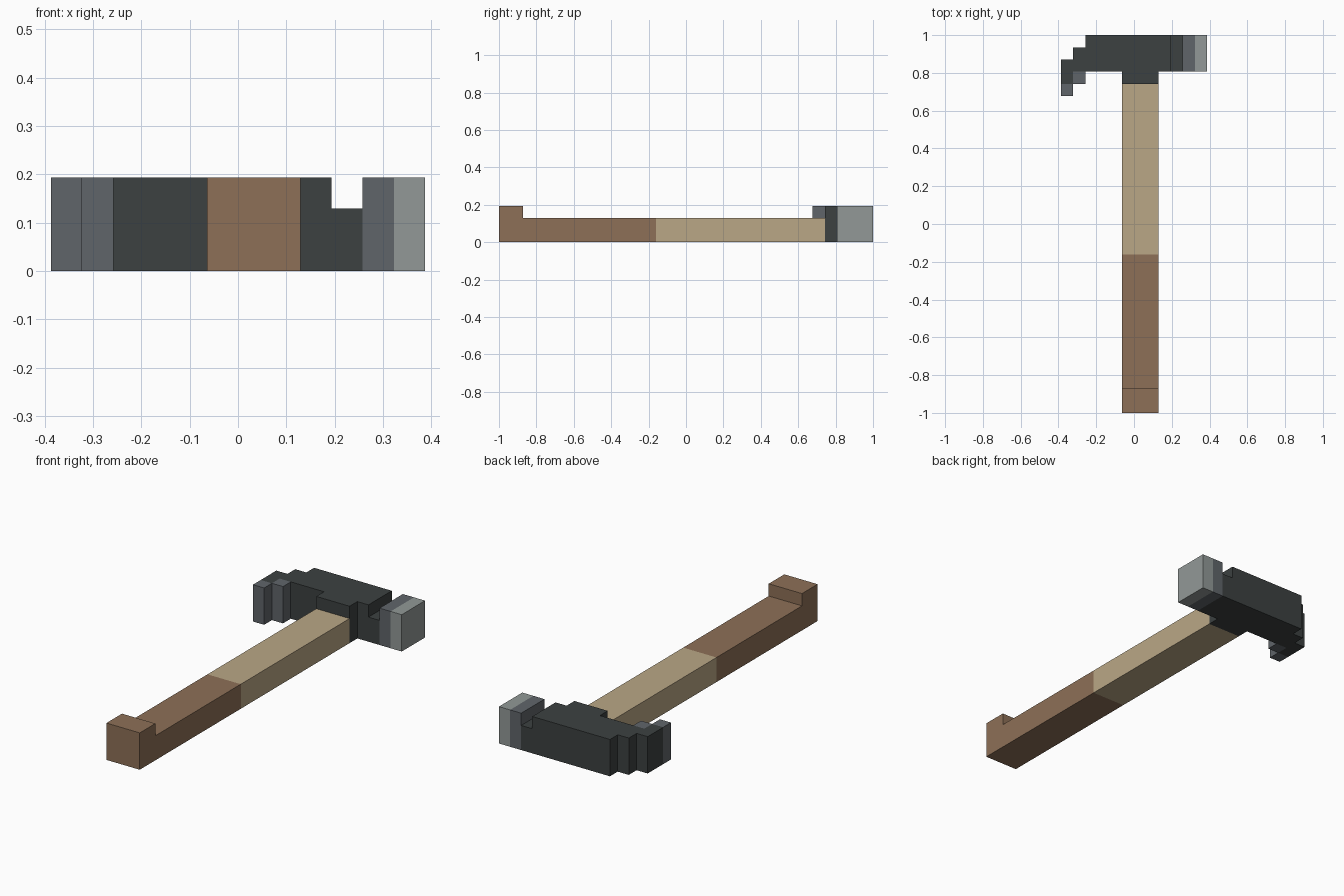
import bpy
import bmesh
from mathutils import Vector

cube = bpy.data.objects.get("Cube")
if cube:
    bpy.data.objects.remove(cube, do_unlink=True)

U = 2 / 31  # one block unit; all sizes below are in block units


def make_material(name, rgb):
    lin = [((c / 255 + 0.055) / 1.055) ** 2.4 for c in rgb] + [1]
    mat = bpy.data.materials.new(name)
    mat.use_nodes = True
    mat.diffuse_color = lin
    bsdf = mat.node_tree.nodes["Principled BSDF"]
    bsdf.inputs["Base Color"].default_value = lin
    bsdf.inputs["Roughness"].default_value = 0.8
    return mat


pale_wood = make_material("pale wood", (186, 167, 134))
brown_grip = make_material("brown grip", (141, 112, 87))
dark_iron = make_material("dark iron", (60, 65, 65))
mid_steel = make_material("mid steel", (96, 101, 106))
light_steel = make_material("light steel", (146, 153, 151))


def prism(name, outline, place, depth, mats, cuts=(), rule=lambda c: 0):
    """Extrude an outline, cut it along colour borders and colour faces by rule."""
    bm = bmesh.new()
    face = bm.faces.new([bm.verts.new(place(a, b)) for a, b in outline])
    ext = bmesh.ops.extrude_face_region(bm, geom=[face], use_keep_orig=True)
    moved = [g for g in ext["geom"] if isinstance(g, bmesh.types.BMVert)]
    bmesh.ops.translate(bm, verts=moved, vec=depth)
    for axis, pos in cuts:
        normal = Vector((axis == "x", axis == "y", axis == "z"))
        bmesh.ops.bisect_plane(bm, geom=bm.verts[:] + bm.edges[:] + bm.faces[:],
                               plane_co=normal * pos, plane_no=normal)
    bmesh.ops.recalc_face_normals(bm, faces=bm.faces)
    for f in bm.faces:
        f.material_index = rule(f.calc_center_median())
    bmesh.ops.scale(bm, verts=bm.verts, vec=(U, U, U))
    mesh = bpy.data.meshes.new(name)
    bm.to_mesh(mesh)
    bm.free()
    for m in mats:
        mesh.materials.append(m)
    obj = bpy.data.objects.new(name, mesh)
    bpy.context.collection.objects.link(obj)
    return obj


# Handle with raised butt end, side profile swept across x
prism("handle",
      [(-15.5, 0), (11.5, 0), (11.5, 2), (-13.5, 2), (-13.5, 3), (-15.5, 3)],
      lambda y, z: (-1, y, z), (3, 0, 0), [pale_wood, brown_grip],
      [("y", -2.5)], lambda c: int(c.y < -2.5))

# Collar joining the handle to the head
prism("collar", [(-1, 11.5), (2, 11.5), (2, 12.5), (-1, 12.5)],
      lambda x, y: (x, y, 0), (0, 0, 3), [dark_iron])

# Head block with notched neck and striking face
prism("head_block",
      [(-4, 0), (6, 0), (6, 3), (4, 3), (4, 2), (3, 2), (3, 3), (-4, 3)],
      lambda x, z: (x, 12.5, z), (0, 3, 0), [dark_iron, mid_steel, light_steel],
      [("x", 3), ("x", 4), ("x", 5)],
      lambda c: 2 if c.x > 5 else int(c.x > 4 or (c.x > 3.9 and c.z > 2)))

# Stepped claw with worn steel tips
prism("claw",
      [(-4, 11.5), (-4, 14.5), (-5, 14.5), (-5, 13.5),
       (-6, 13.5), (-6, 10.5), (-5, 10.5), (-5, 11.5)],
      lambda x, y: (x, y, 0), (0, 0, 3), [dark_iron, mid_steel],
      [("x", -5), ("y", 11.5), ("y", 12.5)],
      lambda c: int(c.y - c.x < 17.2))
